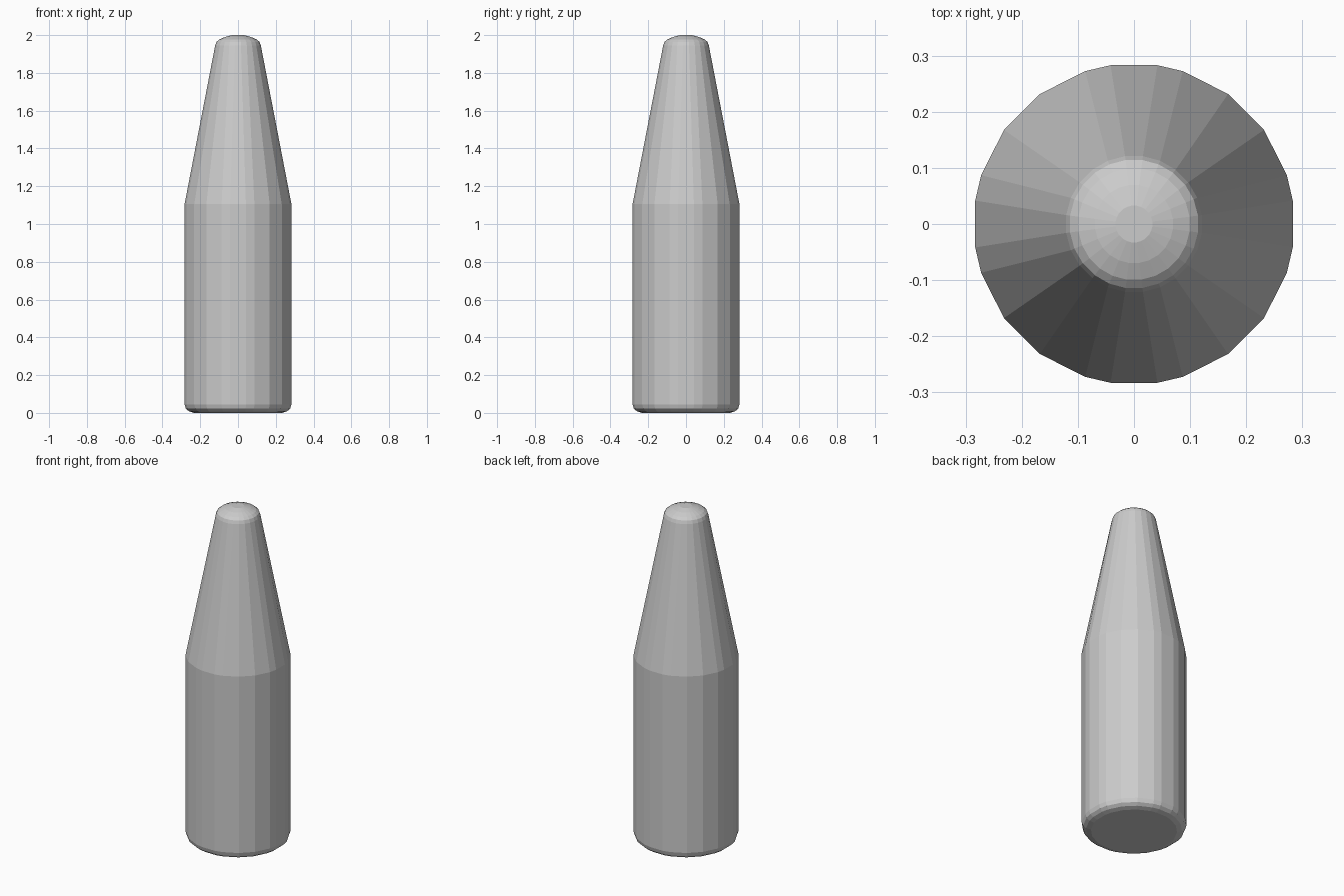
import bpy, bmesh
from math import radians, cos, sin

if "Cube" in bpy.data.objects:
    bpy.data.objects.remove(bpy.data.objects["Cube"])

# Uneven facet angles of the body, repeated in each quadrant
quadrant = [8.4, 17.7, 35.9, 54.1, 72.3, 81.6]
body = [q * 90 + a for q in range(4) for a in quadrant]
even = [7.5 + 15 * i for i in range(24)]

# Profile: radius, height, evenness of the facets
profile = [
    (0.235, 0.0, 0), (0.262, 0.008, 0), (0.279, 0.022, 0), (0.286, 0.045, 0),  # rounded base
    (0.286, 1.105, 0),                                                       # shoulder
    (0.122, 1.945, 1), (0.115, 1.964, 1), (0.10, 1.977, 1),                   # taper and tip edge
    (0.07, 1.99, 1), (0.033, 2.0, 1),                                       # domed tip
]

bm = bmesh.new()
rings = []
for r, z, t in profile:
    angles = [radians(a + (b - a) * t) for a, b in zip(body, even)]
    rings.append([bm.verts.new((r * cos(a), r * sin(a), z)) for a in angles])

# Side walls
for low, high in zip(rings, rings[1:]):
    for i in range(24):
        j = (i + 1) % 24
        bm.faces.new((low[i], low[j], high[j], high[i]))

# Flat base and tip caps
bm.faces.new(rings[0][::-1])
bm.faces.new(rings[-1])
bmesh.ops.recalc_face_normals(bm, faces=bm.faces)

mesh = bpy.data.meshes.new("tapered_body")
bm.to_mesh(mesh)
bm.free()
obj = bpy.data.objects.new("tapered_body", mesh)
bpy.context.collection.objects.link(obj)
